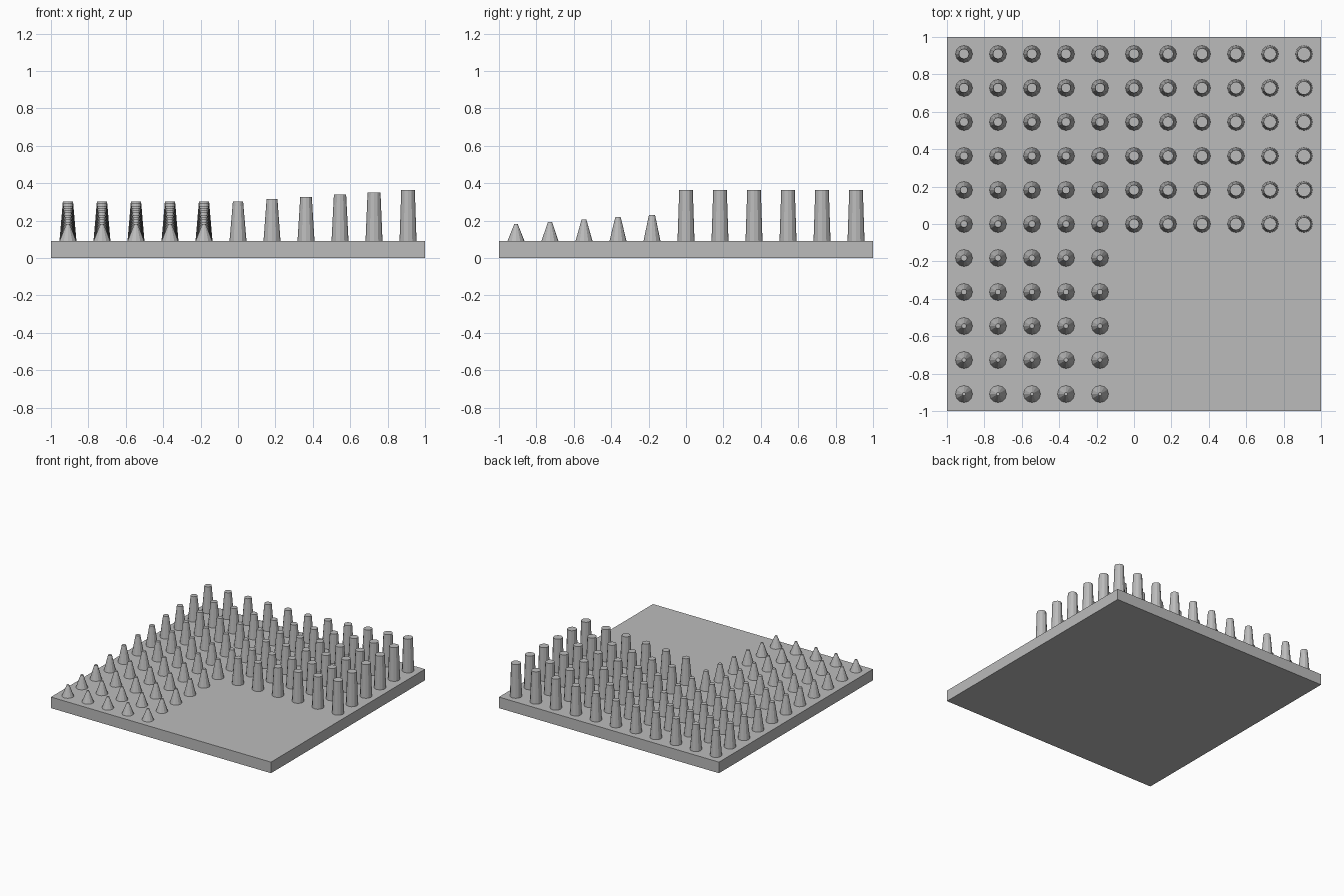
import bpy

default = bpy.data.objects.get("Cube")
if default:
    bpy.data.objects.remove(default, do_unlink=True)

COUNT = 11                  # grid positions per side
PITCH = 2 / COUNT
UNIT = PITCH / 10
BASE_H = 5 * UNIT

grey = bpy.data.materials.new("plain grey")
grey.use_nodes = True
colour = (0.5, 0.5, 0.5, 1)
grey.diffuse_color = colour
grey.node_tree.nodes["Principled BSDF"].inputs["Base Color"].default_value = colour

# Flat square base plate
bpy.ops.mesh.primitive_cube_add(size=1, location=(0, 0, BASE_H / 2))
base = bpy.context.object
base.name = "base_plate"
base.scale = (2, 2, BASE_H)
base.data.materials.append(grey)


def pin_mesh(step):
    """Tapered twelve-sided pin, taller and blunter with each step."""
    height = (5 + step * 2 / 3) * UNIT
    bpy.ops.mesh.primitive_cone_add(
        vertices=12, radius1=2.5 * UNIT, radius2=(0.5 + 0.1 * step) * UNIT,
        depth=height, location=(0, 0, 0))
    obj = bpy.context.object
    mesh = obj.data
    for v in mesh.vertices:
        v.co.z += height / 2
    mesh.materials.append(grey)
    mesh.name = f"pin_shape_{step}"
    bpy.data.objects.remove(obj)
    return mesh


shapes = [pin_mesh(step) for step in range(16)]

# L-shaped field of pins: grows backwards on one arm, sideways on the other
for col in range(COUNT):
    for row in range(COUNT):
        if col >= 5 and row < 5:
            continue
        step = row if col < 5 else col + 5
        pin = bpy.data.objects.new(f"pin_{col}_{row}", shapes[step])
        pin.location = ((col - 5) * PITCH, (row - 5) * PITCH, BASE_H)
        bpy.context.collection.objects.link(pin)
